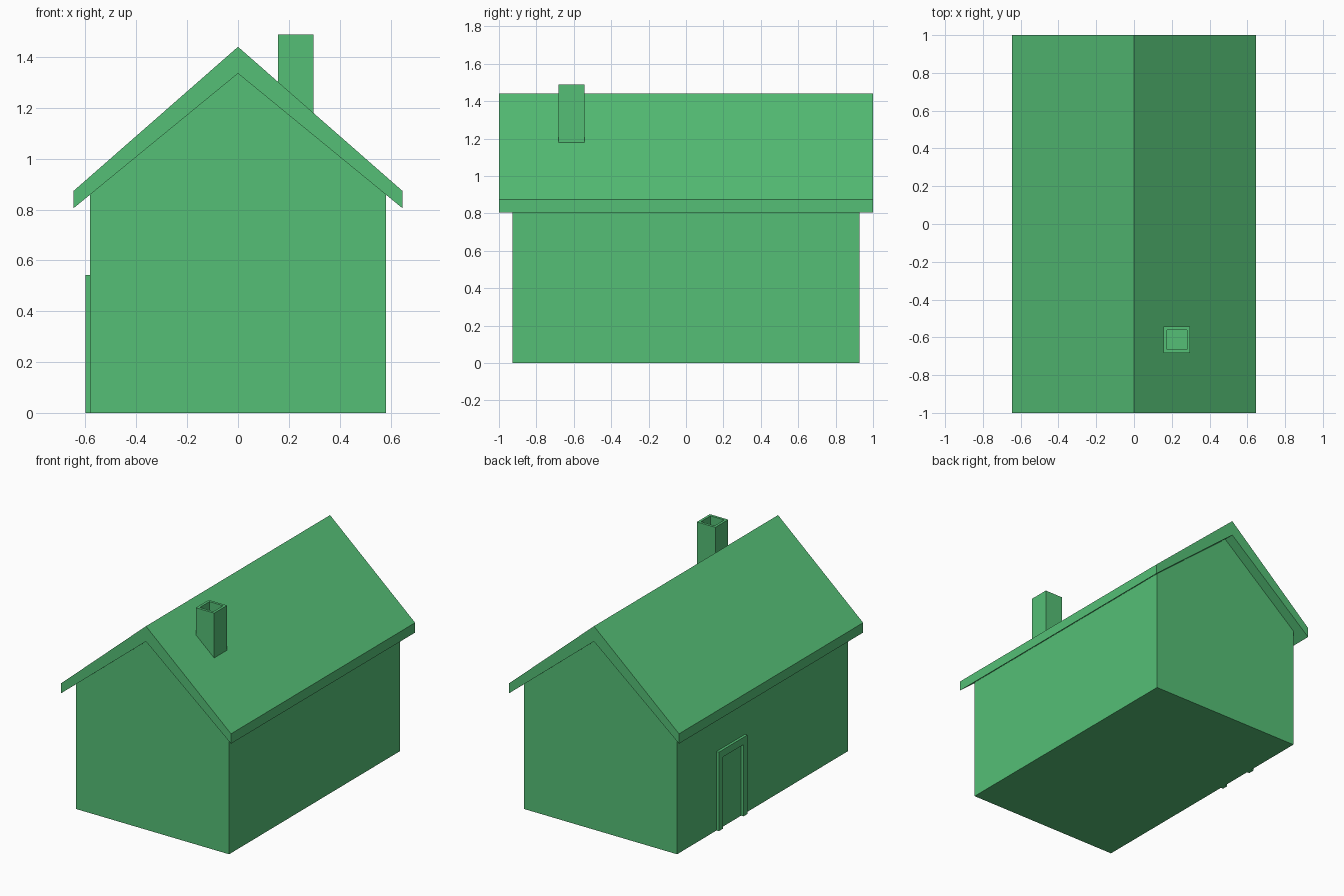
import bpy, bmesh

if "Cube" in bpy.data.objects:
    bpy.data.objects.remove(bpy.data.objects["Cube"])

green = bpy.data.materials.new("green")
green.diffuse_color = (0.09, 0.52, 0.18, 1)
green.use_nodes = True
green.node_tree.nodes["Principled BSDF"].inputs["Base Color"].default_value = green.diffuse_color


def finish(name, bm):
    bmesh.ops.recalc_face_normals(bm, faces=bm.faces)
    me = bpy.data.meshes.new(name)
    bm.to_mesh(me)
    bm.free()
    me.materials.append(green)
    ob = bpy.data.objects.new(name, me)
    bpy.context.collection.objects.link(ob)
    return ob


def extrude(name, points, offset):
    """Extrude a closed planar outline by an offset vector."""
    bm = bmesh.new()
    face = bm.faces.new([bm.verts.new(p) for p in points])
    new = bmesh.ops.extrude_face_region(bm, geom=[face], use_keep_orig=True)
    verts = [g for g in new["geom"] if isinstance(g, bmesh.types.BMVert)]
    bmesh.ops.translate(bm, verts=verts, vec=offset)
    return finish(name, bm)


def mirrored(half):
    """Mirror a half outline across x = 0 (points on the axis are kept once)."""
    return half + [(-x, z) for x, z in reversed(half) if x > 0]


# Gabled house body, its top tucked just inside the roof
W, D = 0.582, 0.928
body = mirrored([(W, 0), (W, 0.865), (0, 1.342)])
extrude("walls", [(x, -D, z) for x, z in body], (0, 2 * D, 0))

# Chevron roof with overhanging eaves and gables
E = 0.647
roof = [(-E, 0.805), (0, 1.335), (E, 0.805), (E, 0.873), (0, 1.44), (-E, 0.873)]
extrude("roof", [(x, -1, z) for x, z in roof], (0, 2, 0))

# Door frame on the left wall: two posts and a lintel in one outline
y0, y1, post, top, lintel = 0.19, 0.50, 0.043, 0.543, 0.05
frame = [(y0, 0), (y0, top), (y1, top), (y1, 0),
         (y1 - post, 0), (y1 - post, top - lintel),
         (y0 + post, top - lintel), (y0 + post, 0)]
extrude("door_frame", [(-0.60, y, z) for y, z in frame], (0.03, 0, 0))

# Chimney with a square flue sunk into its top
cx, cy, size, base, height = 0.227, -0.613, 0.14, 1.08, 1.488
bm = bmesh.new()
bmesh.ops.create_cube(bm, size=1)
for v in bm.verts:
    v.co = (cx + v.co.x * size, cy + v.co.y * size,
            base + (v.co.z + 0.5) * (height - base))
bm.faces.ensure_lookup_table()
cap = max(bm.faces, key=lambda f: f.calc_center_median().z)
bmesh.ops.inset_region(bm, faces=[cap], thickness=0.025)
flue = bmesh.ops.extrude_discrete_faces(bm, faces=[cap])["faces"][0]
bmesh.ops.translate(bm, verts=flue.verts, vec=(0, 0, -0.1))
finish("chimney", bm)
